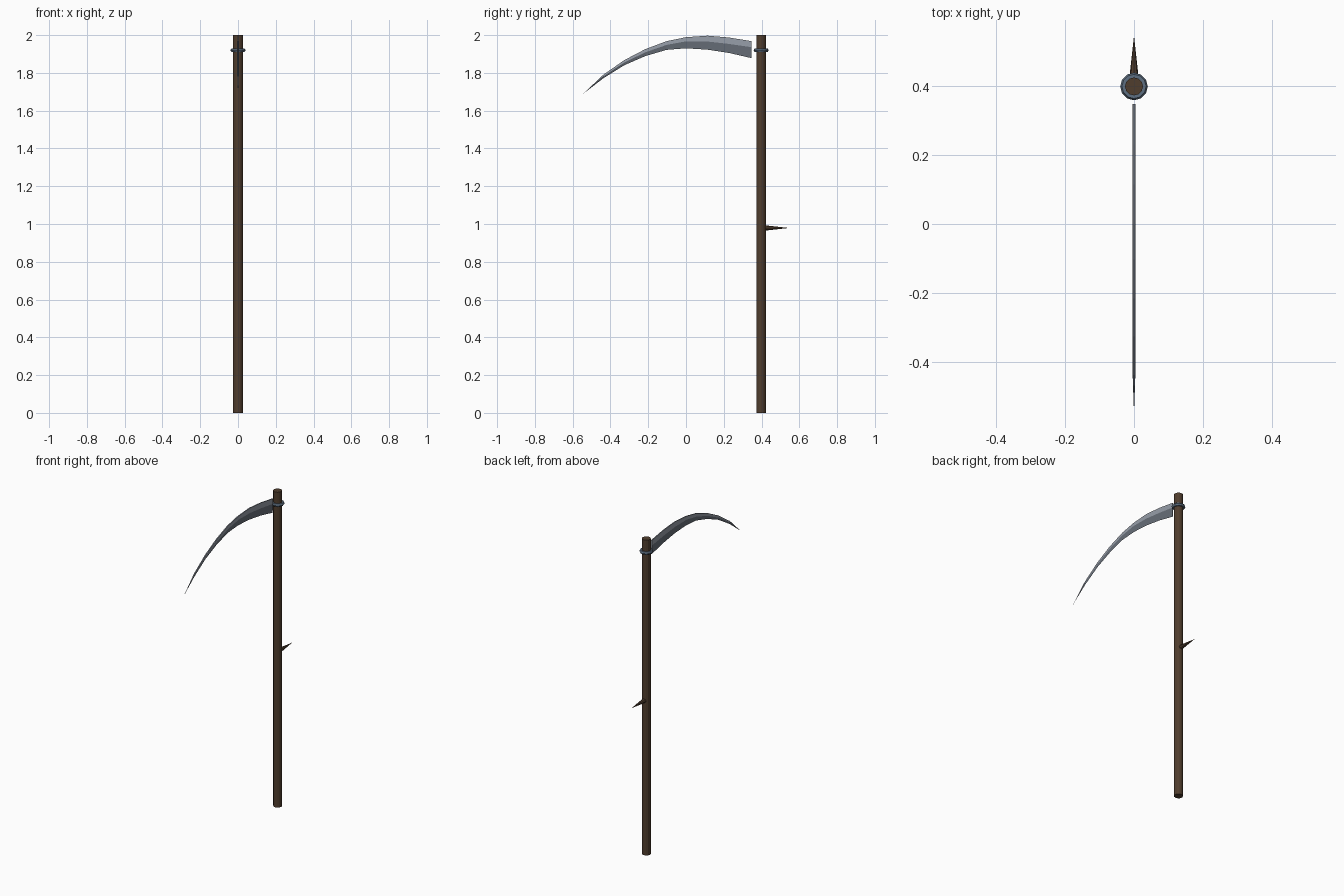
import bpy, bmesh, math

if "Cube" in bpy.data.objects:
    bpy.data.objects.remove(bpy.data.objects["Cube"])

POLE_Y = 0.398


def material(name, rgb):
    m = bpy.data.materials.new(name)
    m.diffuse_color = (*rgb, 1)
    m.use_nodes = True
    m.node_tree.nodes["Principled BSDF"].inputs["Base Color"].default_value = m.diffuse_color
    return m


wood = material("dark wood", (0.080, 0.047, 0.027))
steel = material("light steel", (0.305, 0.337, 0.392))
edge_steel = material("dark steel edge", (0.141, 0.162, 0.195))
ring_steel = material("blue steel", (0.114, 0.162, 0.223))


def finish(name, mat):
    ob = bpy.context.object
    ob.name = name
    ob.data.materials.append(mat)
    return ob


# Straight pole
bpy.ops.mesh.primitive_cylinder_add(vertices=12, radius=0.026, depth=2,
                                    location=(0, POLE_Y, 1))
finish("pole", wood)

# Thorn-shaped hand grip behind the pole
bpy.ops.mesh.primitive_cone_add(vertices=8, radius1=0.016, radius2=0, depth=0.145,
                                location=(0, 0.4725, 0.979),
                                rotation=(-math.pi / 2, 0, 0))
finish("grip_spike", wood)

# Collar ring near the top
bpy.ops.mesh.primitive_torus_add(major_segments=12, minor_segments=6,
                                 major_radius=0.030, minor_radius=0.010,
                                 location=(0, POLE_Y, 1.92))
finish("collar_ring", ring_steel)

# Curved blade: stations of (y, back z, ridge z, cutting edge z)
stations = [(0.347, 1.968, 1.936, 1.878), (0.230, 1.987, 1.953, 1.905),
            (0.114, 1.997, 1.966, 1.923), (0.0, 1.989, 1.967, 1.930),
            (-0.103, 1.968, 1.948, 1.922), (-0.215, 1.926, 1.909, 1.889),
            (-0.326, 1.868, 1.855, 1.841), (-0.437, 1.791, 1.782, 1.772)]
bm = bmesh.new()
rings = []
for y, back, ridge, edge in stations:
    section = [(0.003, back), (0.004, ridge), (0, edge), (-0.004, ridge), (-0.003, back)]
    rings.append([bm.verts.new((x, y, z)) for x, z in section])
tip = bm.verts.new((0, -0.546, 1.688))
bm.faces.new(rings[0])
for i in range(5):
    j = (i + 1) % 5
    strip = [bm.faces.new((a[i], a[j], b[j], b[i])) for a, b in zip(rings, rings[1:])]
    strip.append(bm.faces.new((rings[-1][i], rings[-1][j], tip)))
    for f in strip:
        f.material_index = 1 if i in (1, 2) else 0  # bevel below the ridge
bmesh.ops.recalc_face_normals(bm, faces=bm.faces)
mesh = bpy.data.meshes.new("blade")
bm.to_mesh(mesh)
bm.free()
mesh.materials.append(steel)
mesh.materials.append(edge_steel)
bpy.context.collection.objects.link(bpy.data.objects.new("blade", mesh))
